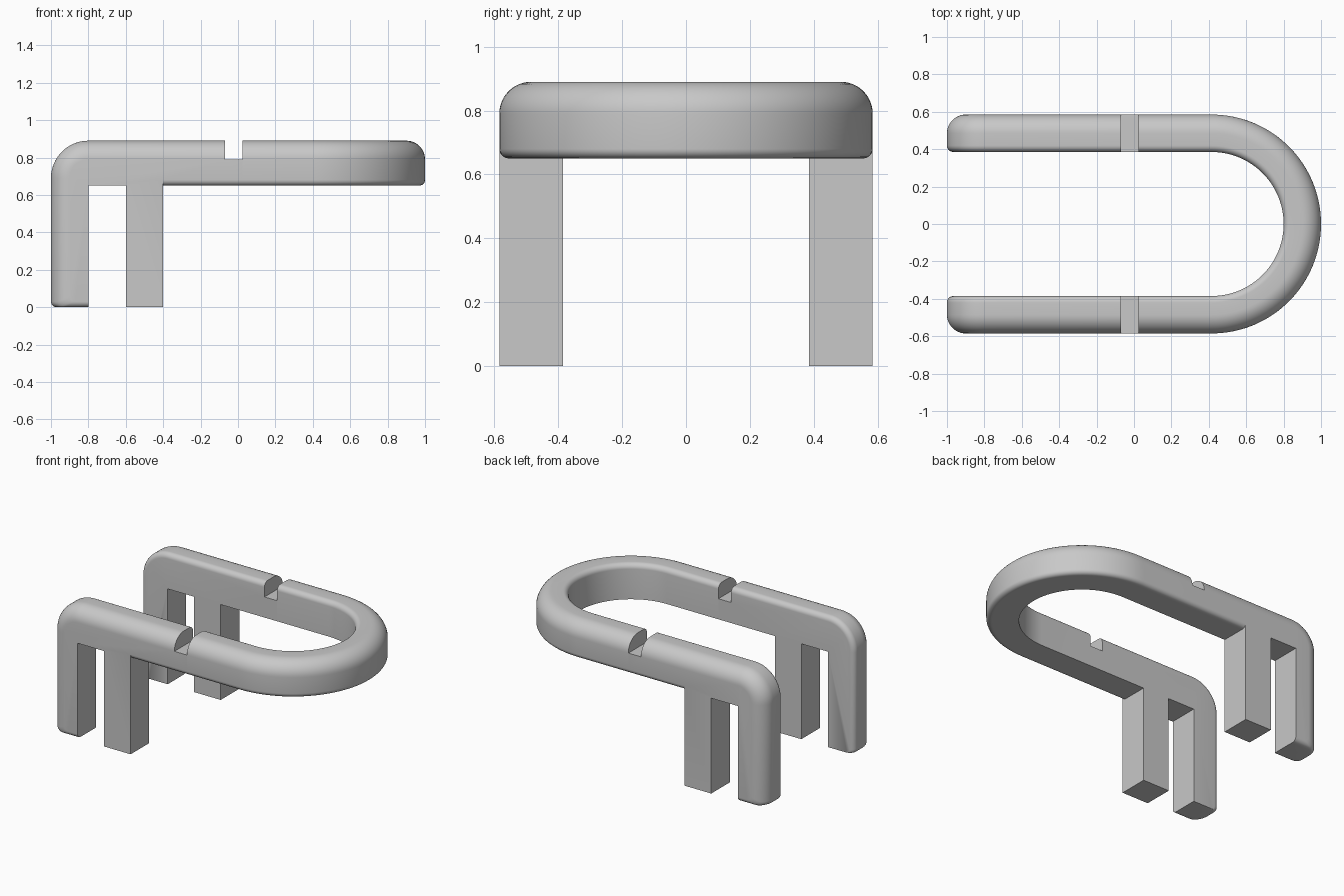
import bpy, bmesh, math

if "Cube" in bpy.data.objects:
    bpy.data.objects.remove(bpy.data.objects["Cube"])

OUT, INN = 0.585, 0.385          # outer / inner half widths of the U
TOP, LOW = 0.89, 0.65            # rail top and underside
R_OUT, R_IN, R_LOW = 0.10, 0.035, 0.03
NOTCH_A, NOTCH_B, NOTCH_Z = -0.07, 0.025, 0.79
ARC_X = 0.415                    # centre of the round end

grey = bpy.data.materials.new("plain grey")
grey.diffuse_color = (0.58, 0.58, 0.58, 1)
grey.use_nodes = True
grey.node_tree.nodes["Principled BSDF"].inputs["Base Color"].default_value = grey.diffuse_color


def underside(y):
    """Height of the small fillet along the lower outer edge."""
    t = OUT - y
    return R_LOW - math.sqrt(R_LOW ** 2 - (R_LOW - t) ** 2) if t < R_LOW else 0.0


# cross-section samples: (y, drop from the top, rise from the underside)
section = []
for i in range(13):
    a = math.radians(90 * i / 12)
    y = OUT - R_OUT + R_OUT * math.cos(a)
    section.append((y, R_OUT * (1 - math.sin(a)), underside(y)))
for i in range(9):
    a = math.radians(90 * i / 8)
    section.append((INN + R_IN - R_IN * math.sin(a), R_IN * (1 - math.cos(a)), 0.0))


def side_outline(d, e):
    """Side outline of a rail with both legs and the notch; d insets it, e lifts it."""
    pts = [(NOTCH_B, NOTCH_Z), (NOTCH_A, NOTCH_Z), (NOTCH_A, TOP - d)]
    for i in range(17):                                   # bend into the end leg
        a = math.radians(90 + 90 * i / 16)
        pts.append((-0.8 + (0.2 - d) * math.cos(a), TOP - 0.2 + (0.2 - d) * math.sin(a)))
    for i in range(7):                                    # rounded toe
        a = math.radians(180 + 90 * i / 6)
        pts.append((-1 + d + R_LOW + R_LOW * math.cos(a), e + R_LOW + R_LOW * math.sin(a)))
    pts += [(-0.8, e), (-0.8, LOW), (-0.6, LOW), (-0.6, 0), (-0.4, 0),
            (-0.4, LOW + e), (NOTCH_B, LOW + e)]
    return pts


def finish(name, bm):
    bmesh.ops.remove_doubles(bm, verts=bm.verts, dist=1e-5)
    bmesh.ops.recalc_face_normals(bm, faces=bm.faces)
    mesh = bpy.data.meshes.new(name)
    bm.to_mesh(mesh)
    bm.free()
    mesh.materials.append(grey)
    ob = bpy.data.objects.new(name, mesh)
    bpy.context.collection.objects.link(ob)
    bpy.ops.object.select_all(action='DESELECT')
    ob.select_set(True)
    bpy.context.view_layer.objects.active = ob
    bpy.ops.object.shade_smooth_by_angle(angle=math.radians(30))


def loft(bm, rings, skip_last=False):
    n = len(rings[0])
    for a, b in zip(rings, rings[1:]):
        for i in range(n - 1 if skip_last else n):
            j = (i + 1) % n
            bm.faces.new((a[i], a[j], b[j], b[i]))


# straight rails with their legs, one per side; open where they meet the loop
for side, name in ((-1, "front_rail_with_legs"), (1, "back_rail_with_legs")):
    bm = bmesh.new()
    rings = [[bm.verts.new((x, side * y, z)) for x, z in side_outline(d, e)]
             for y, d, e in section]
    loft(bm, rings, skip_last=True)
    bm.faces.new(rings[0])
    bm.faces.new(rings[-1])
    finish(name, bm)

# round loop joining the rails
ring = [(y, TOP - d) for y, d, e in section] + [(y, LOW + e) for y, d, e in reversed(section)]
stations = [(NOTCH_B, 0)] + [(ARC_X, math.pi * i / 64) for i in range(65)] + [(NOTCH_B, math.pi)]
bm = bmesh.new()
rings = [[bm.verts.new((x + y * math.sin(t), y * math.cos(t), z)) for y, z in ring]
         for x, t in stations]
loft(bm, rings)
for r, s in ((rings[0], 1), (rings[-1], -1)):             # notch walls
    corner = bm.verts.new((NOTCH_B, s * INN, NOTCH_Z))
    bm.faces.new(r[:len(section)] + [corner])
finish("round_loop", bm)
